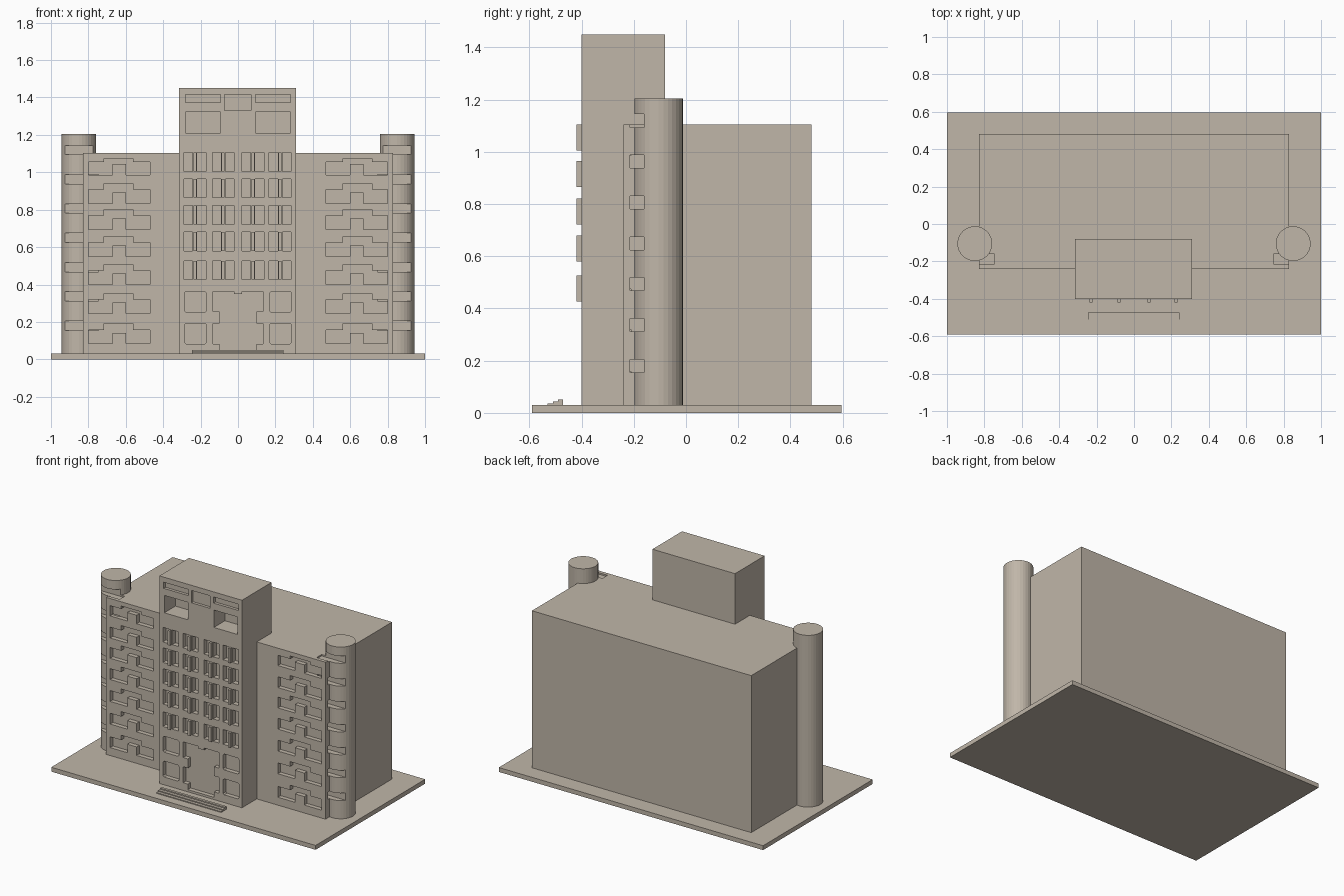
import bpy, bmesh, math

if "Cube" in bpy.data.objects:
    bpy.data.objects.remove(bpy.data.objects["Cube"])

stone = bpy.data.materials.new("warm stone")
stone.diffuse_color = (0.53, 0.47, 0.395, 1)
stone.use_nodes = True
stone.node_tree.nodes["Principled BSDF"].inputs["Base Color"].default_value = stone.diffuse_color


def finish(name, bm):
    bmesh.ops.recalc_face_normals(bm, faces=bm.faces)
    me = bpy.data.meshes.new(name)
    bm.to_mesh(me)
    bm.free()
    me.materials.append(stone)
    ob = bpy.data.objects.new(name, me)
    bpy.context.collection.objects.link(ob)
    return ob


def add_prism(bm, outline, y0, y1):
    """Extrude an x-z outline from y0 to y1."""
    face = bm.faces.new([bm.verts.new((x, y0, z)) for x, z in outline])
    ext = bmesh.ops.extrude_face_region(bm, geom=[face])
    verts = [v for v in ext["geom"] if isinstance(v, bmesh.types.BMVert)]
    bmesh.ops.translate(bm, vec=(0, y1 - y0, 0), verts=verts)


def rect(x0, x1, z0, z1, c=0):
    """Rectangle outline, with optional clipped corners."""
    if not c:
        return [(x0, z0), (x1, z0), (x1, z1), (x0, z1)]
    return [(x0 + c, z0), (x1 - c, z0), (x1, z0 + c), (x1, z1 - c),
            (x1 - c, z1), (x0 + c, z1), (x0, z1 - c), (x0, z0 + c)]


def prisms(name, parts):
    bm = bmesh.new()
    for outline, y0, y1 in parts:
        add_prism(bm, outline, y0, y1)
    return finish(name, bm)


def box(name, x0, x1, y0, y1, z0, z1):
    return prisms(name, [(rect(x0, x1, z0, z1), y0, y1)])


def cut(ob, parts):
    """Carve prisms out of an object."""
    cutter = prisms("cutter", parts)
    cutter.hide_render = True
    mod = ob.modifiers.new("recesses", 'BOOLEAN')
    mod.object, mod.operation, mod.solver = cutter, 'DIFFERENCE', 'EXACT'
    bpy.context.view_layer.objects.active = ob
    bpy.ops.object.modifier_apply(modifier=mod.name)
    bpy.data.objects.remove(cutter)


def mirrored(outline, s):
    return [(s * x, z) for x, z in outline]


# Ground slab
box("base_slab", -1, 1, -0.59, 0.595, 0, 0.03)

# Slots through the corner turrets and the edges of the main block
slots = []
for s in (-1, 1):
    for k in range(7):
        z = 0.155 + 0.1565 * k
        slots.append((mirrored(rect(0.745, 0.97, z, z + 0.05), s), -0.215, -0.16))

# Stepped wing windows, one per floor on both wings
wing_windows = []
for i, z in enumerate((0.084, 0.245, 0.40, 0.55, 0.695, 0.834, 0.985)):
    h = 0.09 if i == 6 else 0.107
    side = h - (0.02 if i == 6 else 0.033)
    shape = [(0.47, 0), (0.60, 0), (0.60, 0.058), (0.67, 0.058), (0.67, 0),
             (0.80, 0), (0.80, side), (0.717, side), (0.717, h), (0.562, h),
             (0.562, side), (0.47, side)]
    for s in (-1, 1):
        wing_windows.append(([(s * x, z + dz) for x, dz in shape], -0.26, -0.21))

# Main block
main = box("main_block", -0.83, 0.83, -0.24, 0.48, 0.03, 1.104)
cut(main, wing_windows)
cut(main, slots)

# Round corner turrets
for s, side in ((-1, "left"), (1, "right")):
    bm = bmesh.new()
    bmesh.ops.create_cone(bm, cap_ends=True, segments=32, radius1=0.093,
                          radius2=0.093, depth=1.175)
    bmesh.ops.translate(bm, vec=(s * 0.851, -0.105, 0.6175), verts=bm.verts)
    turret = finish(side + "_turret", bm)
    cut(turret, [p for p in slots if p[0][0][0] * s > 0])

# Central tower: paired window panes with fins between them
F = -0.40
recesses, fins = [], []
for z in (1.005, 0.865, 0.722, 0.58, 0.427):
    for cx in (-0.23, -0.079, 0.08, 0.225):
        for a, b in ((-0.058, -0.012), (0.012, 0.058)):
            recesses.append((rect(cx + a, cx + b, z, z + 0.1), F - 0.02, F + 0.035))
        fins.append((rect(cx - 0.008, cx + 0.008, z, z + 0.1), F - 0.02, F + 0.005))
prisms("window_fins", fins)

# Tower top openings, shallow panels and lower windows
recesses.append((rect(-0.073, 0.07, 1.33, 1.415), F - 0.02, F + 0.02))
for s in (-1, 1):
    recesses.append((mirrored(rect(0.097, 0.278, 1.207, 1.326), s), F - 0.02, F + 0.12))
    recesses.append((mirrored(rect(0.094, 0.282, 1.373, 1.415), s), F - 0.02, F + 0.02))
    for z0, z1 in ((0.083, 0.192), (0.253, 0.362)):
        recesses.append((mirrored(rect(0.168, 0.287, z0, z1, 0.008), s), F - 0.02, F + 0.03))

# Entrance recess with notched sides
half = [(0.1, 0.045), (0.1, 0.083), (0.135, 0.083), (0.135, 0.192), (0.1, 0.192),
        (0.1, 0.255), (0.135, 0.255), (0.135, 0.362), (0.022, 0.362), (0.022, 0.348)]
recesses.append((half + mirrored(half, -1)[::-1], F - 0.02, F + 0.03))

tower = box("central_tower", -0.315, 0.31, F, -0.08, 0.03, 1.45)
cut(tower, recesses)

# Entrance steps
for i, (y, z) in enumerate(((-0.53, 0.036), (-0.51, 0.043), (-0.49, 0.051))):
    box("entrance_step_%d" % (i + 1), -0.247, 0.243, y, -0.472, 0.03, z)
